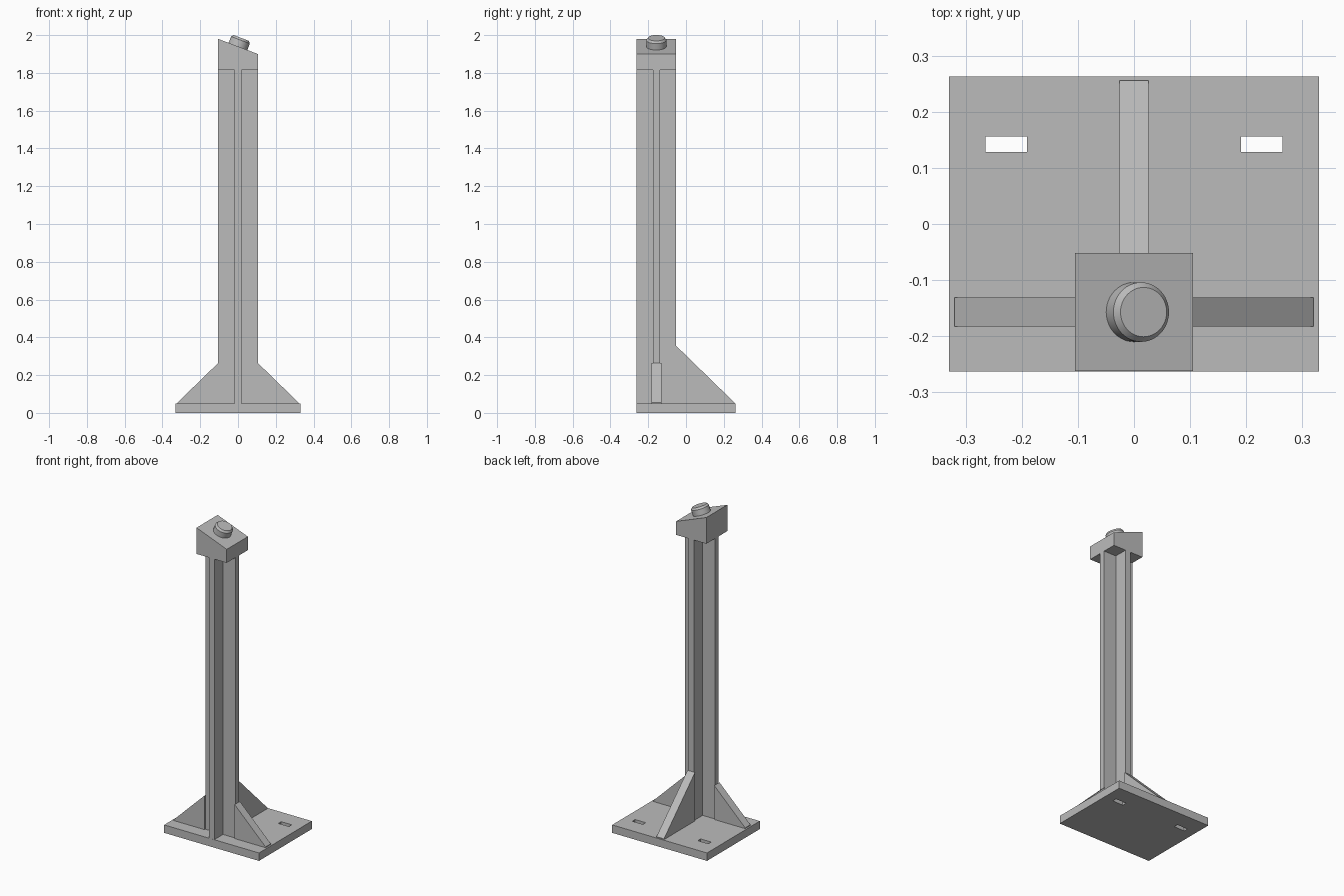
import bpy, bmesh, math
from mathutils import Matrix, Vector

if "Cube" in bpy.data.objects:
    bpy.data.objects.remove(bpy.data.objects["Cube"], do_unlink=True)

GREY = (0.5, 0.5, 0.5, 1)
grey = bpy.data.materials.new("plain grey")
grey.use_nodes = True
grey.diffuse_color = GREY
grey.node_tree.nodes["Principled BSDF"].inputs["Base Color"].default_value = GREY

COL_Y = -0.157      # column axis
HALF = 0.105        # half width of column and cap
PLATE_TOP = 0.05
CAP_BASE = 1.815


def prism(name, outline, depth):
    """Closed prism: a 3D outline extruded along the depth vector."""
    bm = bmesh.new()
    face = bm.faces.new([bm.verts.new(p) for p in outline])
    moved = bmesh.ops.extrude_face_region(bm, geom=[face])["geom"]
    bmesh.ops.translate(bm, vec=Vector(depth),
                        verts=[v for v in moved if isinstance(v, bmesh.types.BMVert)])
    bmesh.ops.recalc_face_normals(bm, faces=bm.faces)
    return finish(name, bm)


def finish(name, bm):
    mesh = bpy.data.meshes.new(name)
    bm.to_mesh(mesh)
    bm.free()
    mesh.materials.append(grey)
    obj = bpy.data.objects.new(name, mesh)
    bpy.context.collection.objects.link(obj)
    return obj


def box(name, x0, x1, y0, y1, z0, z1):
    return prism(name, [(x0, y0, z0), (x1, y0, z0), (x1, y1, z0), (x0, y1, z0)],
                 (0, 0, z1 - z0))


# Base plate with two through slots
plate = box("base_plate", -0.33, 0.33, -0.2625, 0.2625, 0, PLATE_TOP)
cutters = []
for side, xc in (("left", 0.228), ("right", -0.228)):
    cutter = box(side + "_slot_cutter", xc - 0.037, xc + 0.037, 0.128, 0.156, -0.1, 0.2)
    cutter.hide_render = True
    mod = plate.modifiers.new("slot", "BOOLEAN")
    mod.operation = "DIFFERENCE"
    mod.solver = "EXACT"
    mod.object = cutter
    cutters.append(cutter)
bpy.context.view_layer.objects.active = plate
plate.select_set(True)
for mod in list(plate.modifiers):
    bpy.ops.object.modifier_apply(modifier=mod.name)
for cutter in cutters:
    bpy.data.objects.remove(cutter, do_unlink=True)

# Cross-section column: one arm of the cross turned four times
web = 0.0185
arm = [Vector((web, -web, 0)), Vector((HALF, -web, 0)), Vector((HALF, web, 0))]
cross = [Matrix.Translation((0, COL_Y, PLATE_TOP)) @ Matrix.Rotation(i * math.pi / 2, 4, "Z") @ p
         for i in range(4) for p in arm]
prism("column", cross, (0, 0, CAP_BASE - PLATE_TOP))

# Gussets: two at the sides, a taller one at the back
rib = 0.026
for side, s in (("left", 1), ("right", -1)):
    prism(side + "_gusset",
          [(s * x, COL_Y - rib, z) for x, z in
           ((HALF, PLATE_TOP), (0.32, PLATE_TOP), (0.32, 0.055), (HALF, 0.264))],
          (0, 2 * rib, 0))
back = COL_Y + HALF
prism("back_gusset",
      [(-rib, y, z) for y, z in
       ((back, PLATE_TOP), (0.256, PLATE_TOP), (0.256, 0.055), (back, 0.355))],
      (2 * rib, 0, 0))

# Sloped cap
HIGH, LOW = 1.98, 1.9
prism("sloped_cap",
      [(x, COL_Y - HALF, z) for x, z in
       ((-HALF, CAP_BASE), (HALF, CAP_BASE), (HALF, LOW), (-HALF, HIGH))],
      (0, 2 * HALF, 0))

# Round peg with a chamfered rim, square to the slope
tilt = math.atan2(HIGH - LOW, 2 * HALF)
bm = bmesh.new()
rings = []
for radius, height in ((0.053, -0.01), (0.053, 0.036), (0.044, 0.048)):
    ring = bmesh.ops.create_circle(bm, segments=48, radius=radius,
                                   matrix=Matrix.Translation((0, 0, height)))["verts"]
    rings.append(ring)
for low, high in zip(rings, rings[1:]):
    for i in range(len(low)):
        j = (i + 1) % len(low)
        bm.faces.new((low[i], low[j], high[j], high[i]))
bm.faces.new(rings[0])
bm.faces.new(rings[-1])
bmesh.ops.recalc_face_normals(bm, faces=bm.faces)
peg = finish("round_peg", bm)
peg.location = (0, COL_Y, (HIGH + LOW) / 2)
peg.rotation_euler = (0, tilt, 0)
bpy.ops.object.select_all(action="DESELECT")
peg.select_set(True)
bpy.context.view_layer.objects.active = peg
bpy.ops.object.shade_smooth_by_angle(angle=math.radians(30))
